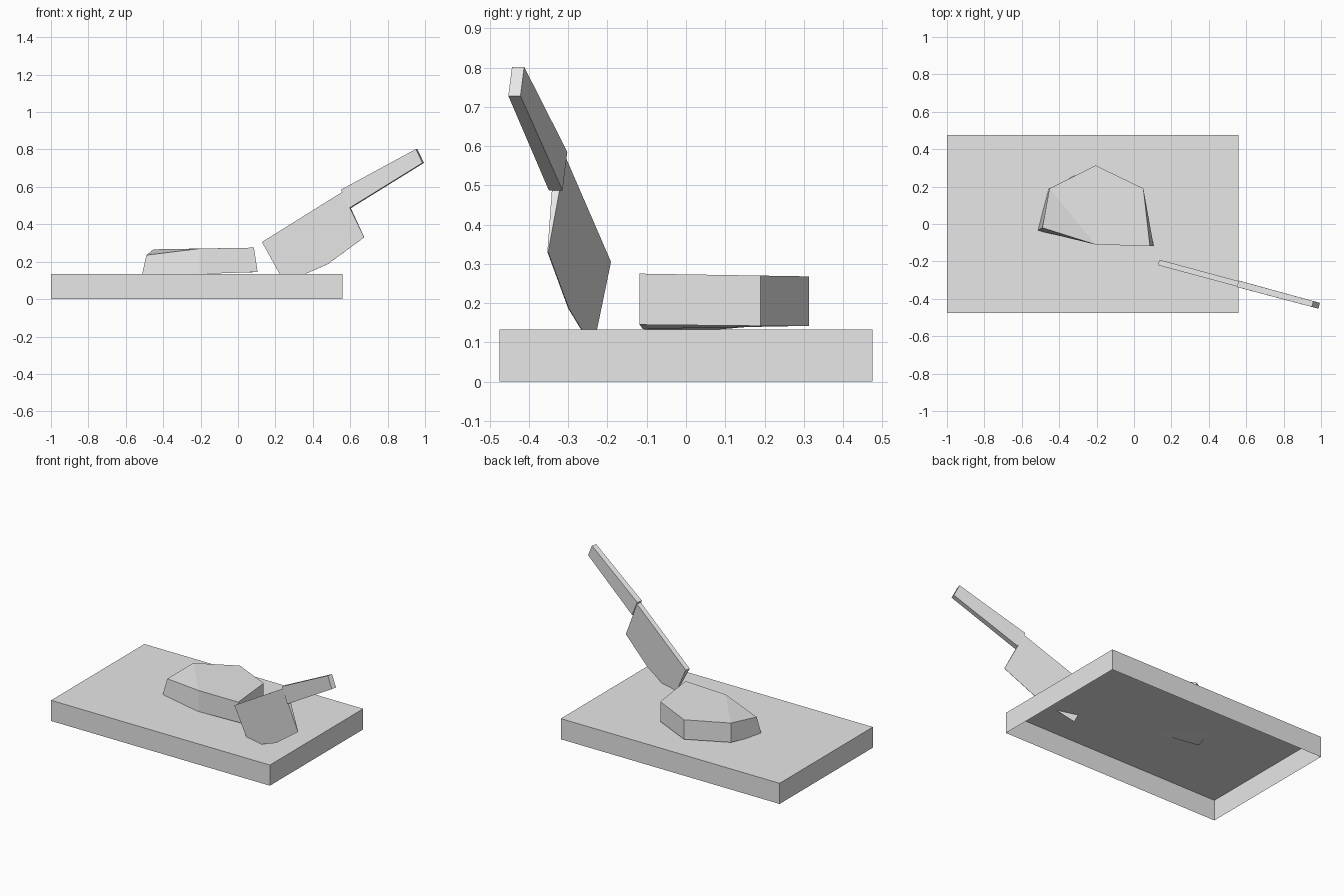
import bpy
import bmesh
from mathutils import Vector

cube = bpy.data.objects.get("Cube")
if cube:
    bpy.data.objects.remove(cube, do_unlink=True)

GREY = (0.8, 0.8, 0.8, 1.0)
mat = bpy.data.materials.new("plain grey")
mat.use_nodes = True
mat.diffuse_color = GREY
mat.node_tree.nodes["Principled BSDF"].inputs["Base Color"].default_value = GREY


def finish(name, bm):
    """Turn a bmesh into a flat-shaded object."""
    bmesh.ops.recalc_face_normals(bm, faces=bm.faces)
    mesh = bpy.data.meshes.new(name)
    bm.to_mesh(mesh)
    bm.free()
    mesh.materials.append(mat)
    obj = bpy.data.objects.new(name, mesh)
    bpy.context.collection.objects.link(obj)
    return obj


def loft(name, ring_a, ring_b, caps):
    """Join two matching rings with sides and close both ends with the cap index lists."""
    bm = bmesh.new()
    a = [bm.verts.new(p) for p in ring_a]
    b = [bm.verts.new(p) for p in ring_b]
    n = len(a)
    for i in range(n):
        j = (i + 1) % n
        bm.faces.new((a[i], a[j], b[j], b[i]))
    for cap in caps:
        bm.faces.new([a[i] for i in reversed(cap)])
        bm.faces.new([b[i] for i in cap])
    return finish(name, bm)


def knife_part(name, outline):
    """Extrude (x, z, half thickness) points sideways from the knife's slanted upright plane."""
    side = Vector((0.27, 1, 0)).normalized()
    mid = [Vector((x, -0.205 - 0.27 * (x - 0.13), z)) for x, z, t in outline]
    front = [p - side * o[2] for p, o in zip(mid, outline)]
    back = [p + side * o[2] for p, o in zip(mid, outline)]
    return loft(name, front, back, [range(len(outline))])


# Cutting board: a hollow slab, open underneath
bm = bmesh.new()
bmesh.ops.create_cube(bm, size=1)
for v in bm.verts:
    v.co = (v.co.x * 1.56 - 0.22, v.co.y * 0.95, (v.co.z + 0.5) * 0.133)
base = [f for f in bm.faces if f.calc_center_median().z < 0.001]
board = finish("cutting_board", bm)
bm = bmesh.new()
bm.from_mesh(board.data)
base = [f for f in bm.faces if f.calc_center_median().z < 0.001]
bmesh.ops.delete(bm, geom=base, context='FACES_ONLY')
bm.to_mesh(board.data)
bm.free()

# Food slab: six-sided, slightly tilted, with one folded front corner
slab_bottom = [(-0.515, -0.035, 0.123), (-0.205, -0.11, 0.134), (0.105, -0.118, 0.145),
               (0.05, 0.19, 0.142), (-0.205, 0.313, 0.142), (-0.455, 0.19, 0.142)]
slab_top = [(-0.49, -0.02, 0.235), (-0.205, -0.11, 0.27), (0.085, -0.118, 0.275),
            (0.05, 0.19, 0.27), (-0.205, 0.313, 0.268), (-0.452, 0.19, 0.266)]
loft("food_slab", slab_bottom, slab_top, [(0, 1, 5), (1, 2, 3, 4, 5)])

# Knife: wedge blade with its tip sunk in the board, and a tapering handle
knife_part("knife_blade", [(0.132, 0.305, 0.015), (0.25, 0.085, 0.001), (0.48, 0.187, 0.001),
                           (0.675, 0.33, 0.001), (0.56, 0.572, 0.015)])
knife_part("knife_handle", [(0.555, 0.585, 0.018), (0.6, 0.487, 0.018),
                            (0.99, 0.728, 0.016), (0.955, 0.802, 0.016)])
